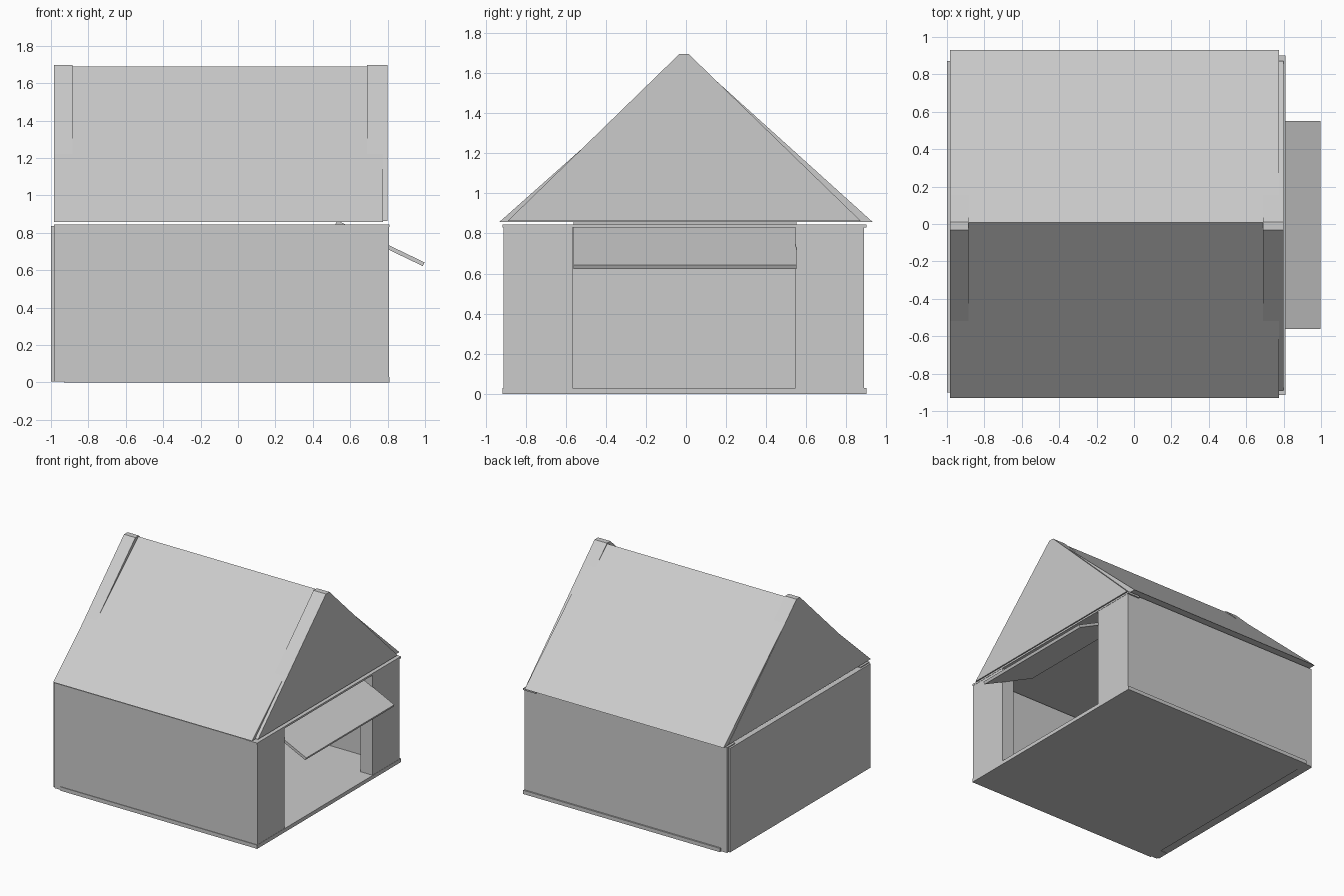
import bpy
from math import atan2, cos, sin

if "Cube" in bpy.data.objects:
    bpy.data.objects.remove(bpy.data.objects["Cube"])


def prism(name, profile, lo, hi, axis):
    """Extrude a closed 2D profile along x (profile = y,z) or y (profile = x,z)."""
    def place(p, t):
        return (t, p[0], p[1]) if axis == 'x' else (p[0], t, p[1])
    n = len(profile)
    verts = [place(p, lo) for p in profile] + [place(p, hi) for p in profile]
    faces = [tuple(range(n))[::-1], tuple(range(n, 2 * n))]
    faces += [(i, (i + 1) % n, n + (i + 1) % n, n + i) for i in range(n)]
    if axis == 'y':
        faces = [f[::-1] for f in faces]
    mesh = bpy.data.meshes.new(name)
    mesh.from_pydata(verts, [], faces)
    obj = bpy.data.objects.new(name, mesh)
    bpy.context.collection.objects.link(obj)
    return obj


def box(name, x, y, z):
    return prism(name, [(y[0], z[0]), (y[1], z[0]), (y[1], z[1]), (y[0], z[1])], x[0], x[1], 'x')


# Floor slab
box("floor", (-0.93, 0.81), (-0.915, 0.9), (0, 0.03))

# Side walls and closed end wall
box("front_wall", (-0.985, 0.805), (-0.91, -0.8), (0.004, 0.845))
box("rear_wall", (-0.985, 0.805), (0.785, 0.888), (0.004, 0.845))
box("left_wall", (-1.0, -0.93), (-0.9, 0.872), (0.006, 0.837))

# Open end: a panel each side of the doorway and a plate over it
box("door_side_front", (0.70, 0.808), (-0.908, -0.565), (0.03, 0.83))
box("door_side_rear", (0.70, 0.808), (0.545, 0.886), (0.03, 0.83))
box("door_top_plate", (0.70, 0.81), (-0.915, 0.9), (0.83, 0.845))

# Up-and-over door, tilted half open through the doorway
top_in, top_out, t = (0.53, 0.866), (0.997, 0.642), 0.022
a = atan2(top_out[1] - top_in[1], top_out[0] - top_in[0])
dx, dz = sin(a) * t, -cos(a) * t
prism("tilted_door", [(top_in[0] + dx, top_in[1] + dz), (top_out[0] + dx, top_out[1] + dz),
                      top_out, top_in], -0.562, 0.55, 'y')

# Roof body with flat ceiling underneath
prism("roof", [(-0.93, 0.858), (0.93, 0.858), (0.008, 1.69)], -0.983, 0.775, 'x')

# Gable plates with a flat tip, slightly proud of the roof near the ridge
gable = [(-0.89, 0.862), (0.872, 0.862), (0.012, 1.696), (-0.032, 1.696)]
for name, lo, hi in (("left_gable", -0.985, -0.885), ("right_gable", 0.69, 0.80)):
    prism(name, gable, lo, hi, 'x')
